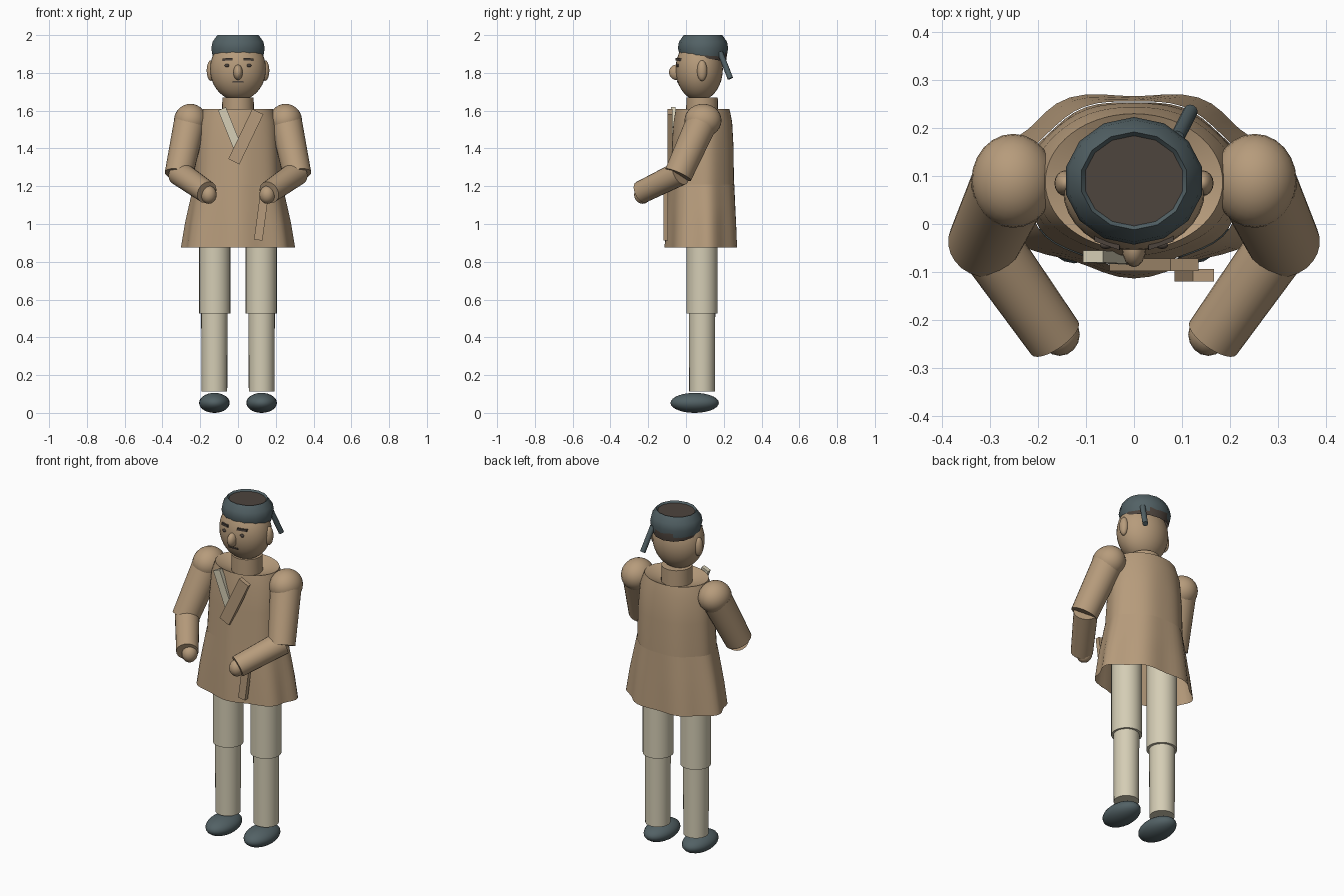
import bpy, bmesh, math
from mathutils import Vector

if "Cube" in bpy.data.objects:
    bpy.data.objects.remove(bpy.data.objects["Cube"], do_unlink=True)

parts = []


def material(name, rgb):
    m = bpy.data.materials.new(name)
    m.use_nodes = True
    m.diffuse_color = (*rgb, 1)
    bsdf = next(n for n in m.node_tree.nodes if n.type == 'BSDF_PRINCIPLED')
    bsdf.inputs["Base Color"].default_value = (*rgb, 1)
    return m


tan = material("tan", (0.47, 0.33, 0.20))
cream = material("cream", (0.66, 0.61, 0.46))
slate = material("slate", (0.085, 0.12, 0.13))
brown = material("dark brown", (0.075, 0.058, 0.047))


def finish(name, bm, mat):
    bmesh.ops.recalc_face_normals(bm, faces=bm.faces)
    mesh = bpy.data.meshes.new(name)
    bm.to_mesh(mesh)
    bm.free()
    mesh.materials.append(mat)
    ob = bpy.data.objects.new(name, mesh)
    bpy.context.collection.objects.link(ob)
    parts.append(ob)
    return ob


def ellipsoid(name, centre, radii, mat, segments=24):
    bm = bmesh.new()
    bmesh.ops.create_uvsphere(bm, u_segments=segments, v_segments=segments // 2 + 2, radius=1)
    bmesh.ops.scale(bm, vec=radii, verts=bm.verts)
    bmesh.ops.translate(bm, vec=centre, verts=bm.verts)
    return finish(name, bm, mat)


def limb(name, a, b, r1, r2, mat, segments=24):
    """Tapered cylinder between two points."""
    a, b = Vector(a), Vector(b)
    bm = bmesh.new()
    bmesh.ops.create_cone(bm, cap_ends=True, segments=segments, radius1=r1, radius2=r2,
                          depth=(b - a).length)
    bmesh.ops.rotate(bm, matrix=(b - a).to_track_quat('Z', 'Y').to_matrix(), verts=bm.verts)
    bmesh.ops.translate(bm, vec=(a + b) / 2, verts=bm.verts)
    return finish(name, bm, mat)


def strip(name, top, bottom, width, depth, mat):
    """Flat cloth strip between two points."""
    top, bottom = Vector(top), Vector(bottom)
    d = top - bottom
    ob_bm = bmesh.new()
    bmesh.ops.create_cube(ob_bm, size=1)
    for v in ob_bm.verts:
        x, y, z = v.co
        side = Vector((d.z, 0, -d.x)).normalized()
        v.co = (top + bottom) / 2 + d * z + side * x * width + Vector((0, y * depth, 0))
    return finish(name, ob_bm, mat)


def loft(name, rings, mat, segments=56, cap_top=False, lean=0):
    """Elliptic rings (z, rx, ry, cy, fold); lean drops the first ring at the back."""
    bm = bmesh.new()
    loops = []
    for i, (z, rx, ry, cy, fold) in enumerate(rings):
        loop = []
        for k in range(segments):
            a = math.tau * k / segments
            f = 1 + fold * math.cos(7 * a)
            drop = lean * (1 - math.cos(a)) / 2 if i == 0 else 0
            loop.append(bm.verts.new((rx * f * math.sin(a), cy - ry * f * math.cos(a), z - drop)))
        loops.append(loop)
    for lo, hi in zip(loops, loops[1:]):
        for k in range(segments):
            n = (k + 1) % segments
            bm.faces.new((lo[k], lo[n], hi[n], hi[k]))
    if cap_top:
        bm.faces.new(loops[-1])
    return finish(name, bm, mat)


# Coat: body with a sunken collar, and a flared skirt with folds
loft("coat_body", [(1.20, 0.23, 0.172, 0.085, 0.02), (1.40, 0.222, 0.164, 0.09, 0.012),
                   (1.54, 0.21, 0.155, 0.09, 0.005), (1.61, 0.185, 0.142, 0.088, 0),
                   (1.57, 0.07, 0.07, 0.085, 0)], tan)
loft("coat_skirt", [(0.875, 0.295, 0.19, 0.085, 0.045), (1.0, 0.276, 0.185, 0.085, 0.038),
                    (1.10, 0.256, 0.18, 0.085, 0.028), (1.21, 0.232, 0.174, 0.085, 0.02)], tan)

# Lapels and belt tail
strip("inner_lapel", (-0.085, -0.068, 1.61), (0.0, -0.072, 1.40), 0.045, 0.025, cream)
strip("outer_lapel", (0.105, -0.085, 1.595), (-0.022, -0.085, 1.33), 0.065, 0.026, tan)
strip("belt_tail", (0.145, -0.107, 1.2), (0.107, -0.107, 0.915), 0.045, 0.026, tan)

# Head
limb("neck", (0, 0.085, 1.55), (0, 0.085, 1.67), 0.085, 0.083, tan)
HEAD = Vector((0, 0.07, 1.82))
SIZE = Vector((0.148, 0.125, 0.167))
ellipsoid("head", HEAD, SIZE, tan, 32)
ellipsoid("nose", (0, -0.05, 1.803), (0.025, 0.04, 0.041), tan, 16)


def face_y(x, z):
    u, w = x / SIZE.x, (z - HEAD.z) / SIZE.z
    return HEAD.y - SIZE.y * math.sqrt(1 - u * u - w * w)


strip("mouth", (-0.03, face_y(0, 1.753) + 0.001, 1.753), (0.03, face_y(0, 1.753) + 0.001, 1.753),
      0.008, 0.009, brown)

for s, side in ((1, "left"), (-1, "right")):
    ellipsoid(side + "_ear", (s * 0.143, 0.085, 1.812), (0.023, 0.027, 0.055), tan, 16)
    ellipsoid(side + "_eye", (s * 0.058, face_y(0.058, 1.839), 1.839), (0.013, 0.008, 0.009), brown, 12)
    strip(side + "_eyebrow", (s * 0.03, face_y(0.03, 1.874) - 0.002, 1.873),
          (s * 0.082, face_y(0.082, 1.87) - 0.002, 1.87), 0.013, 0.014, brown)

    # Arm bent forward at the elbow
    ellipsoid(side + "_shoulder", (s * 0.252, 0.09, 1.548), (0.087, 0.098, 0.088), tan)
    limb(side + "_upper_arm", (s * 0.257, 0.08, 1.53), (s * 0.314, -0.042, 1.26), 0.084, 0.075, tan)
    limb(side + "_forearm", (s * 0.312, -0.03, 1.27), (s * 0.165, -0.238, 1.168), 0.066, 0.06, tan)
    ellipsoid(side + "_hand", (s * 0.155, -0.23, 1.155), (0.042, 0.045, 0.048), tan, 16)

    # Leg
    limb(side + "_thigh", (s * 0.123, 0.085, 0.525), (s * 0.123, 0.085, 1.05), 0.083, 0.083, cream)
    limb(side + "_shin", (s * 0.125, 0.085, 0.113), (s * 0.125, 0.085, 0.54), 0.068, 0.07, cream)
    ellipsoid(side + "_shoe", (s * 0.125, 0.046, 0.053), (0.081, 0.128, 0.053), slate)

# Hair, headwrap and its hanging tail
loft("hair", [(1.90, 0.132, 0.122, 0.09, 0), (1.915, 0.138, 0.124, 0.096, 0),
              (1.95, 0.13, 0.118, 0.092, 0), (1.99, 0.11, 0.1, 0.09, 0)],
     brown, 14, cap_top=True, lean=0.04)
loft("headwrap", [(1.90, 0.138, 0.125, 0.09, 0), (1.93, 0.145, 0.133, 0.09, 0),
                  (1.965, 0.138, 0.127, 0.09, 0), (2.0, 0.112, 0.102, 0.09, 0),
                  (1.985, 0.1, 0.09, 0.09, 0)], slate, 14, lean=0.015)
limb("headwrap_tail", (0.09, 0.18, 1.91), (0.118, 0.235, 1.77), 0.015, 0.015, slate, 12)

# Smooth shading with sharp edges kept
bpy.ops.object.select_all(action='DESELECT')
for ob in parts:
    ob.select_set(True)
bpy.context.view_layer.objects.active = parts[0]
bpy.ops.object.shade_smooth_by_angle(angle=math.radians(35))
